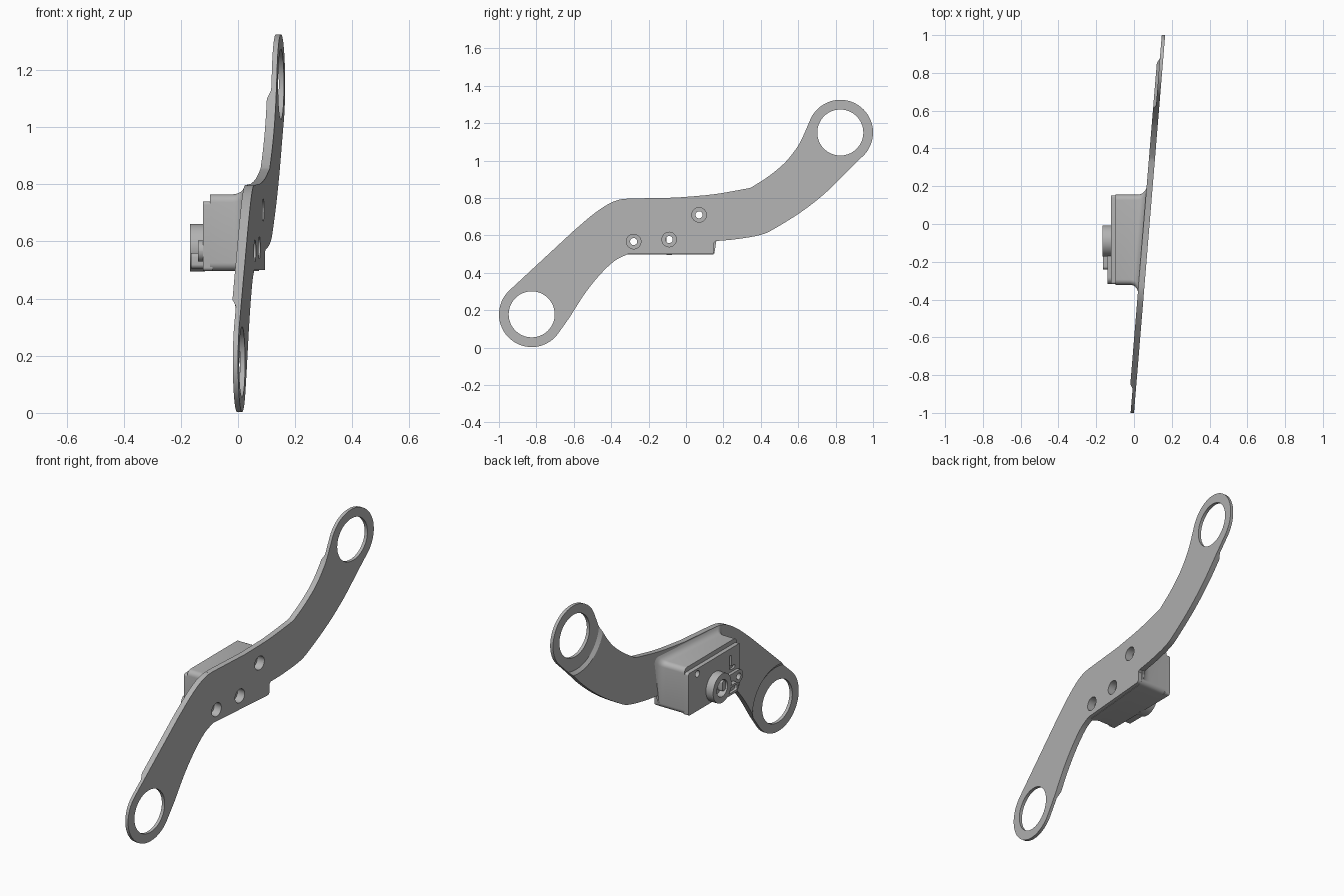
import bpy, bmesh, math
from mathutils import Vector

if "Cube" in bpy.data.objects:
    bpy.data.objects.remove(bpy.data.objects["Cube"])

SLOPE = 0.0825            # lean of the plate across its length
grey = bpy.data.materials.new("satin_grey")
grey.use_nodes = True
grey.diffuse_color = (0.45, 0.45, 0.45, 1)
grey.node_tree.nodes["Principled BSDF"].inputs["Base Color"].default_value = (0.45, 0.45, 0.45, 1)


def lean(p):
    return Vector((p[0] + SLOPE * (p[1] + 1), p[1], p[2]))


def loft(name, sections):
    """Skin a list of equal-length point rings and cap both ends."""
    bm = bmesh.new()
    rings = [[bm.verts.new(p) for p in s] for s in sections]
    n = len(rings[0])
    for a, b in zip(rings, rings[1:]):
        for i in range(n):
            j = (i + 1) % n
            bm.faces.new((a[i], a[j], b[j], b[i]))
    bm.faces.new(rings[0][::-1])
    bm.faces.new(rings[-1])
    bmesh.ops.recalc_face_normals(bm, faces=bm.faces)
    me = bpy.data.meshes.new(name)
    bm.to_mesh(me)
    bm.free()
    me.materials.append(grey)
    ob = bpy.data.objects.new(name, me)
    bpy.context.collection.objects.link(ob)
    return ob


def prism(name, outline, x0, x1, tilted=False):
    f = lean if tilted else Vector
    return loft(name, [[f((x, y, z)) for y, z in outline] for x in (x0, x1)])


def arc(c, r, a0, a1, n):
    return [(c[0] + r * math.cos(math.radians(a0 + (a1 - a0) * i / n)),
             c[1] + r * math.sin(math.radians(a0 + (a1 - a0) * i / n))) for i in range(n + 1)]


def circle(c, r, n=48):
    return arc(c, r, 0, 360, n)[:-1]


def rounded(y0, y1, z0, z1, r, n=6):
    return (arc((y1 - r, z1 - r), r, 0, 90, n) + arc((y0 + r, z1 - r), r, 90, 180, n)
            + arc((y0 + r, z0 + r), r, 180, 270, n) + arc((y1 - r, z0 + r), r, 270, 360, n))


def smooth_path(pts, n=4):
    """Catmull-Rom curve through the points."""
    p = [Vector(q) for q in pts]
    p = [2 * p[0] - p[1]] + p + [2 * p[-1] - p[-2]]
    out = []
    for a, b, c, d in zip(p, p[1:], p[2:], p[3:]):
        for i in range(n):
            t = i / n
            out.append(0.5 * (2 * b + (c - a) * t + (2 * a - 5 * b + 4 * c - d) * t * t
                              + (3 * b - a - 3 * c + d) * t ** 3))
    return [tuple(q) for q in out + [p[-2]]]


def combine(ob, others, mode):
    """Apply booleans and drop the helper objects."""
    for o in others:
        o.hide_render = True
        m = ob.modifiers.new("bool", 'BOOLEAN')
        m.operation, m.object, m.solver = mode, o, 'EXACT'
    bpy.context.view_layer.update()
    me = bpy.data.meshes.new_from_object(ob.evaluated_get(bpy.context.evaluated_depsgraph_get()))
    ob.modifiers.clear()
    ob.data = me
    for o in others:
        bpy.data.objects.remove(o)


# Plate outline: two end rings joined by curved arms and a straight lower tab
LOW, HIGH, RING, EYE = (-0.825, 0.178), (0.825, 1.15), 0.175, 0.123
upper_left = smooth_path([(-0.6, 0.625), (-0.5, 0.71), (-0.42, 0.765), (-0.36, 0.79), (-0.31, 0.797)])
upper_right = smooth_path([(-0.05, 0.802), (0.15, 0.82), (0.34, 0.853)])
upper_arm = smooth_path([(0.35, 0.857), (0.44, 0.915), (0.53, 0.99), (0.6, 1.08), (0.635, 1.15)])
lower_right = smooth_path([(0.16, 0.57), (0.27, 0.58), (0.4, 0.603), (0.48, 0.64),
                           (0.63, 0.735), (0.76, 0.84), (0.87, 0.95)])
lower_left = smooth_path([(-0.31, 0.5), (-0.38, 0.465), (-0.46, 0.39), (-0.54, 0.29), (-0.62, 0.165)])
outline = (arc(LOW, RING, -37, -226, 32) + upper_left + upper_right + upper_arm
           + arc(HIGH, RING, 156, -42, 32) + lower_right[::-1]
           + [(0.15, 0.56)] + arc((0.135, 0.515), 0.015, 0, -90, 4) + lower_left)
plate = prism("plate", outline, -0.032, 0, True)

# Thin the plate around both rings, then open the eyes
cuts = []
for c in (LOW, HIGH):
    cuts.append(loft("ring_relief", [[lean((x, y, z)) for y, z in circle(c, r, 64)]
                                     for x, r in ((-0.06, 0.26), (-0.034, 0.222), (-0.018, 0.2))]))
    cuts.append(prism("eye_cut", circle(c, EYE, 64), -0.2, 0.2, True))

# Housing: rounded box that flares into the plate on the top and both ends
Y0, Y1, Z0, Z1 = -0.322, 0.155, 0.497, 0.765
base = rounded(Y0, Y1, Z0, Z1, 0.028)


def flared(d, grow):
    pts = []
    for y, z in base:
        k = (y - (Y0 + Y1) / 2) / ((Y1 - Y0) / 2)
        gy = 0 if (z < 0.57 and k > 0) else grow * (1 if k > 0.85 else -1 if k < -0.85 else k)
        gz = grow * 0.8 * max(0, (z - 0.55) / (Z1 - 0.55))
        p = lean((-d, y + gy, z + gz))
        pts.append(p)
    return pts


flare = [(0.02, 0.038), (0.032, 0.036), (0.038, 0.022), (0.048, 0.01), (0.06, 0.003), (0.075, 0)]
housing = loft("housing", [flared(d, g) for d, g in flare]
               + [[(-0.098, y, z) for y, z in base]])
cover = prism("housing_cover", rounded(Y0 + 0.004, Y1 - 0.003, Z0, 0.74, 0.012), -0.122, -0.09)

# Screw positions, through all parts, with counterbores on the plate side
HOLES = [(-0.28, 0.567), (-0.09, 0.578), (0.07, 0.71)]
KNOB = HOLES[1]

# Raised details on the cover
lug = prism("lug", rounded(-0.318, -0.09, 0.53, 0.604, 0.036), -0.14, -0.115)
arm = prism("pointer", rounded(-0.24, -0.09, 0.505, 0.56, 0.015), -0.165, -0.12)
knob = prism("knob", circle(KNOB, 0.083), -0.168, -0.115)
combine(knob, [prism("knob_cut", circle(KNOB, 0.048), -0.3, -0.13)], 'DIFFERENCE')
combine(arm, [prism("knob_gap", circle(KNOB, 0.08), -0.3, 0),
              prism("pointer_cut", rounded(-0.228, -0.1, 0.518, 0.548, 0.008), -0.3, -0.15)], 'DIFFERENCE')
combine(lug, [prism("lug_gap", circle(KNOB, 0.08), -0.3, 0)], 'DIFFERENCE')
bar = prism("knob_bar", rounded(-0.132, -0.105, 0.55, 0.606, 0.008), -0.158, -0.12)
combine(cover, [prism("slot_cut", rounded(-0.24, -0.222, 0.62, 0.7, 0.006), -0.3, -0.11),
                prism("slot_foot_cut", rounded(-0.27, -0.232, 0.618, 0.636, 0.006), -0.3, -0.11)],
        'DIFFERENCE')


def bores():
    out = []
    for h in HOLES:
        out.append(prism("screw_cut", circle(h, 0.019, 24), -0.4, 0.4))
        out.append(prism("counterbore", circle(h, 0.039, 32), -0.045, 0.2, True))
    return out


combine(plate, cuts + bores(), 'DIFFERENCE')
for part in (housing, cover, lug, knob):
    combine(part, bores(), 'DIFFERENCE')

# Smooth shading with sharp edges kept
bpy.ops.object.select_all(action='DESELECT')
for ob in (plate, housing, cover, lug, arm, knob, bar):
    ob.select_set(True)
bpy.context.view_layer.objects.active = plate
bpy.ops.object.shade_smooth_by_angle(angle=math.radians(30))
